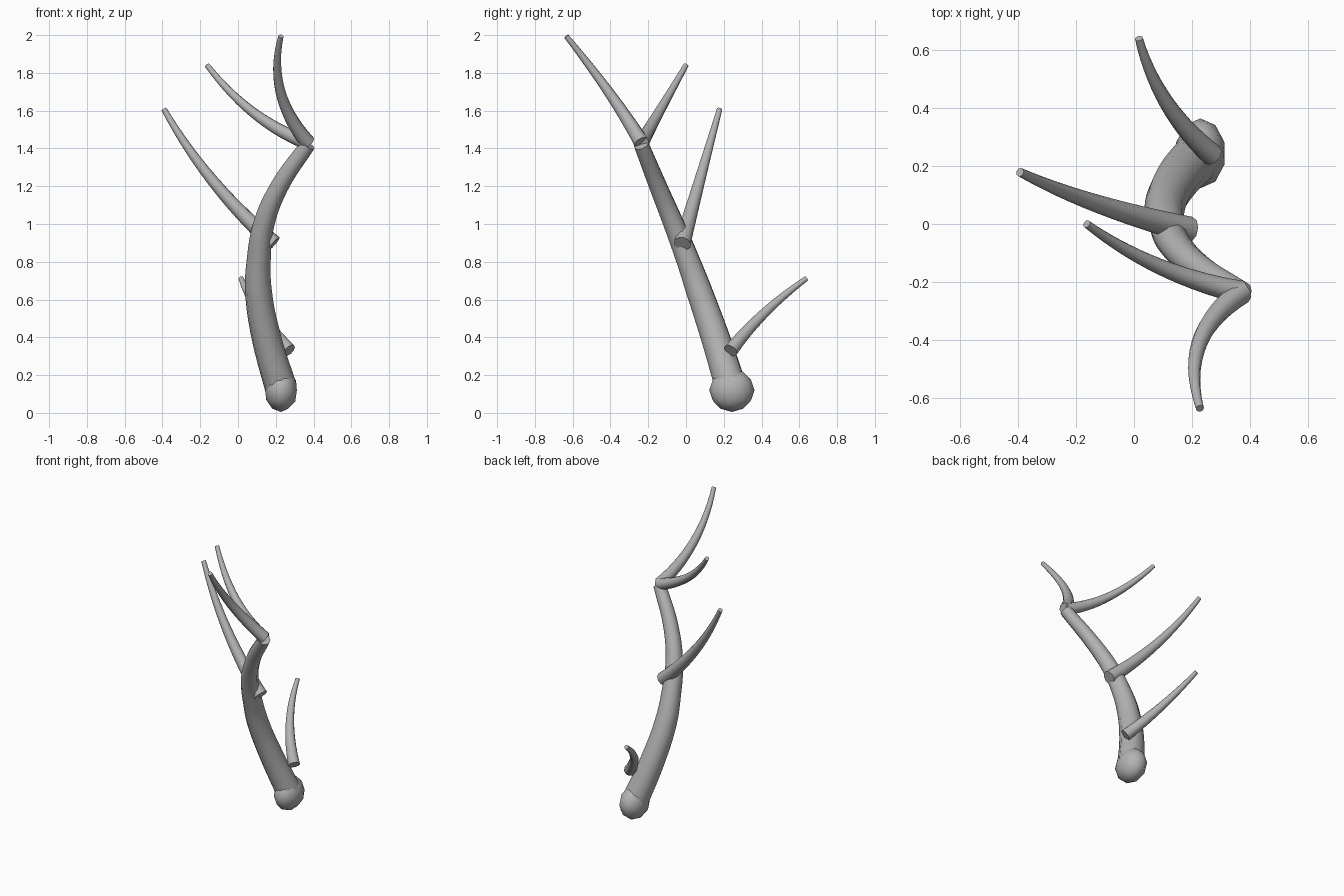
import bpy, math
from mathutils import Vector

if "Cube" in bpy.data.objects:
    bpy.data.objects.remove(bpy.data.objects["Cube"])

# Mid grey shared by all parts
grey = bpy.data.materials.new("antler_grey")
grey.diffuse_color = (.45, .45, .45, 1)
grey.use_nodes = True
grey.node_tree.nodes["Principled BSDF"].inputs["Base Color"].default_value = grey.diffuse_color


def tube(name, points, r0, r1, handles=None):
    """Tapered, capped tube along a bezier through the points."""
    cu = bpy.data.curves.new(name, 'CURVE')
    cu.dimensions = '3D'
    cu.bevel_depth = 1.0
    cu.bevel_resolution = 3
    cu.resolution_u = 14 if handles else 5
    cu.use_fill_caps = True
    sp = cu.splines.new('BEZIER')
    sp.bezier_points.add(len(points) - 1)
    for i, (bp, p) in enumerate(zip(sp.bezier_points, points)):
        bp.co = p
        bp.radius = r0 + (r1 - r0) * i / (len(points) - 1)
        kind = 'FREE' if handles else 'AUTO'
        bp.handle_left_type = bp.handle_right_type = kind
        if handles:
            bp.handle_left = bp.handle_right = handles[i]
    ob = bpy.data.objects.new(name, cu)
    bpy.context.collection.objects.link(ob)
    bpy.ops.object.select_all(action='DESELECT')
    ob.select_set(True)
    bpy.context.view_layer.objects.active = ob
    bpy.ops.object.convert(target='MESH')
    bpy.ops.object.shade_smooth_by_angle(angle=math.radians(50))
    ob = bpy.context.object
    ob.data.materials.clear()
    ob.data.materials.append(grey)


def tine(name, start, mid, end, r0, r1):
    """Single smooth arc passing through mid at its halfway point."""
    a, m, b = Vector(start), Vector(mid), Vector(end)
    c = 2 * m - (a + b) / 2
    tube(name, [a, b], r0, r1, [a.lerp(c, 2 / 3), b.lerp(c, 2 / 3)])


# Main beam, sweeping up and forward
tube("main_beam", [(.228, .24, .13), (.15, .155, .40), (.108, .068, .65),
                   (.11, .01, .81), (.137, -.065, 1.0), (.22, -.148, 1.2),
                   (.37, -.237, 1.42)], .086, .041)

# Side tines
tine("brow_tine", (.27, .237, .33), (.112, .417, .53), (.017, .638, .712), .039, .014)
tine("middle_tine", (.19, -.02, .895), (-.133, .072, 1.228), (-.392, .178, 1.608), .046, .015)

# Crown fork
crown = (.37, -.235, 1.43)
tine("crown_tine_side", crown, (.085, -.145, 1.587), (-.163, .0, 1.84), .040, .014)
tine("crown_tine_front", crown, (.225, -.41, 1.70), (.227, -.634, 1.994), .041, .014)

# Rounded burr at the root
bpy.ops.mesh.primitive_ico_sphere_add(subdivisions=2, radius=1, location=(.228, .243, .12))
burr = bpy.context.object
burr.name = "base_burr"
burr.scale = (.088, .12, .115)
bpy.ops.object.transform_apply(location=False, rotation=False, scale=True)
bpy.ops.object.shade_smooth()
burr.data.materials.append(grey)
